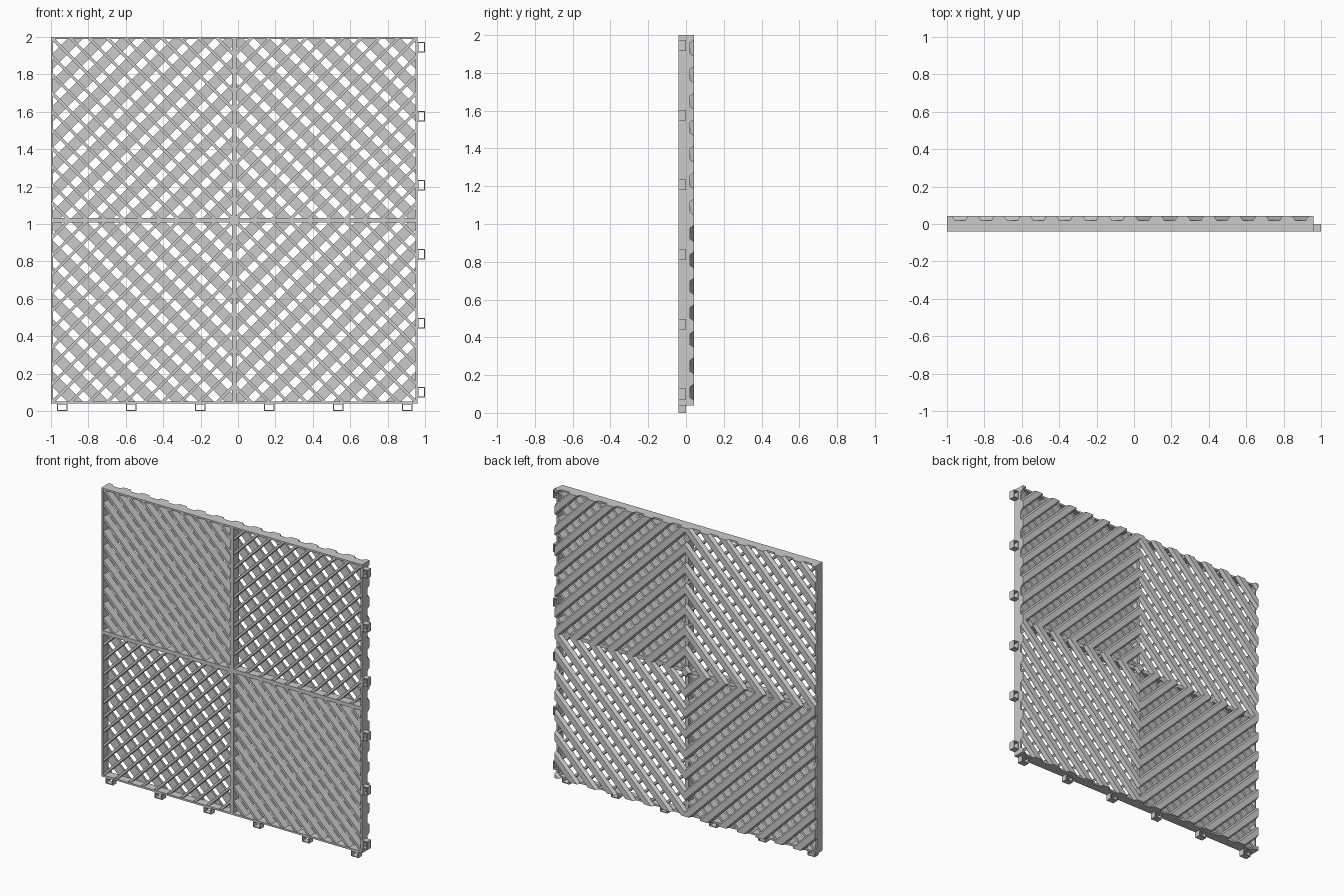
import bpy, bmesh
from math import sqrt
from mathutils import Vector

if "Cube" in bpy.data.objects:
    bpy.data.objects.remove(bpy.data.objects["Cube"])

CX, CZ, H = -0.02, 1.02, 0.98        # panel centre and half size
Y0, Y1, Y2 = -0.04, 0.02, 0.042      # frame front, slat base, slat crown
PITCH = H / 7
RIB = H / 10


def make_object(name, bm):
    bmesh.ops.recalc_face_normals(bm, faces=bm.faces)
    me = bpy.data.meshes.new(name)
    bm.to_mesh(me)
    bm.free()
    ob = bpy.data.objects.new(name, me)
    bpy.context.collection.objects.link(ob)
    return ob


def box(bm, x0, x1, y0, y1, z0, z1):
    vs = bmesh.ops.create_cube(bm, size=1)['verts']
    for v in vs:
        v.co = Vector(((x0 + x1) / 2 + v.co.x * (x1 - x0),
                       (y0 + y1) / 2 + v.co.y * (y1 - y0),
                       (z0 + z1) / 2 + v.co.z * (z1 - z0)))


def bar(bm, mid, along, across, profile):
    """Long prism: profile is (offset across, y) points."""
    rings = []
    for s in (-1, 1):
        rings.append([bm.verts.new(mid + along * s * 1.5 + across * a + Vector((0, y, 0)))
                      for a, y in profile])
    n = len(profile)
    for i in range(n):
        j = (i + 1) % n
        bm.faces.new((rings[0][i], rings[0][j], rings[1][j], rings[1][i]))
    bm.faces.new(rings[0])
    bm.faces.new(rings[1])


def clip(bm, inset):
    """Trim the bars to the quadrant square and cap the cut ends."""
    lo, hi = 0, H - inset
    for co, no in (((lo, 0, 0), (-1, 0, 0)), ((hi, 0, 0), (1, 0, 0)),
                   ((0, 0, lo), (0, 0, -1)), ((0, 0, hi), (0, 0, 1))):
        r = bmesh.ops.bisect_plane(bm, geom=bm.verts[:] + bm.edges[:] + bm.faces[:],
                                   plane_co=co, plane_no=no, clear_outer=True)
        edges = [e for e in bm.edges if e.is_boundary]
        bmesh.ops.holes_fill(bm, edges=edges, sides=0)


def mirrored(name, bm):
    """One quadrant mirrored into all four."""
    ob = make_object(name, bm)
    ob.location = (CX, 0, CZ)
    m = ob.modifiers.new("four_quadrants", 'MIRROR')
    m.use_axis = (True, False, True)
    m.use_mirror_merge = False
    return ob


R = 1 / sqrt(2)
down, up = Vector((R, 0, -R)), Vector((R, 0, R))

# wide bevelled slats on the back face, forming concentric diamonds
bm = bmesh.new()
slat = [(-0.029, Y1 - 0.005), (0.029, Y1 - 0.005), (0.028, Y1 + 0.004),
        (0.019, Y2), (-0.019, Y2), (-0.028, Y1 + 0.004)]
for k in range(15):
    c = k * PITCH / 2
    bar(bm, Vector((c, 0, c)), down, up, slat)
clip(bm, 0)
mirrored("diagonal_slats", bm)

# deep thin ribs crossing in front of the slats
bm = bmesh.new()
rib = [(-0.008, -0.035), (0.008, -0.035), (0.008, Y1), (-0.008, Y1)]
for k in range(-9, 10):
    c = k * RIB / 2
    bar(bm, Vector((c, 0, -c)), up, down, rib)
clip(bm, 0.006)
mirrored("support_ribs", bm)

# outer frame walls and the central cross
bm = bmesh.new()
T = 0.012
L, Rt, B, Tp = CX - H, CX + H, CZ - H, CZ + H
box(bm, L, L + T, Y0, Y1, B, Tp)
box(bm, Rt - T, Rt, Y0, Y1, B, Tp)
box(bm, L + T, Rt - T, Y0, Y1, B, B + T)
box(bm, L + T, Rt - T, Y0, Y1, Tp - T, Tp)
make_object("outer_frame", bm)
bm = bmesh.new()
C = 0.013
box(bm, CX - C, CX + C, Y0, Y1, B + T, Tp - T)
box(bm, L + T, CX - C, Y0, Y1, CZ - C, CZ + C)
box(bm, CX + C, Rt - T, Y0, Y1, CZ - C, CZ + C)
make_object("centre_cross", bm)

# open connector loops along the right and bottom edges
W, D = 0.028, 0.006
for i in range(6):
    s = 0.10 + i * 0.369
    bm = bmesh.new()
    box(bm, 1 - D, 1, Y0, 0, s - W, s + W)
    box(bm, Rt, Rt + D, Y0, 0, s - W, s + W)
    for e in (s - W, s + W - D):
        box(bm, Rt + D, 1 - D, Y0, 0, e, e + D)
    make_object("side_loop", bm)
    s -= 1.04
    bm = bmesh.new()
    box(bm, s - W, s + W, Y0, 0, 0, D)
    box(bm, s - W, s + W, Y0, 0, B - D, B)
    for e in (s - W, s + W - D):
        box(bm, e, e + D, Y0, 0, D, B - D)
    make_object("bottom_loop", bm)
